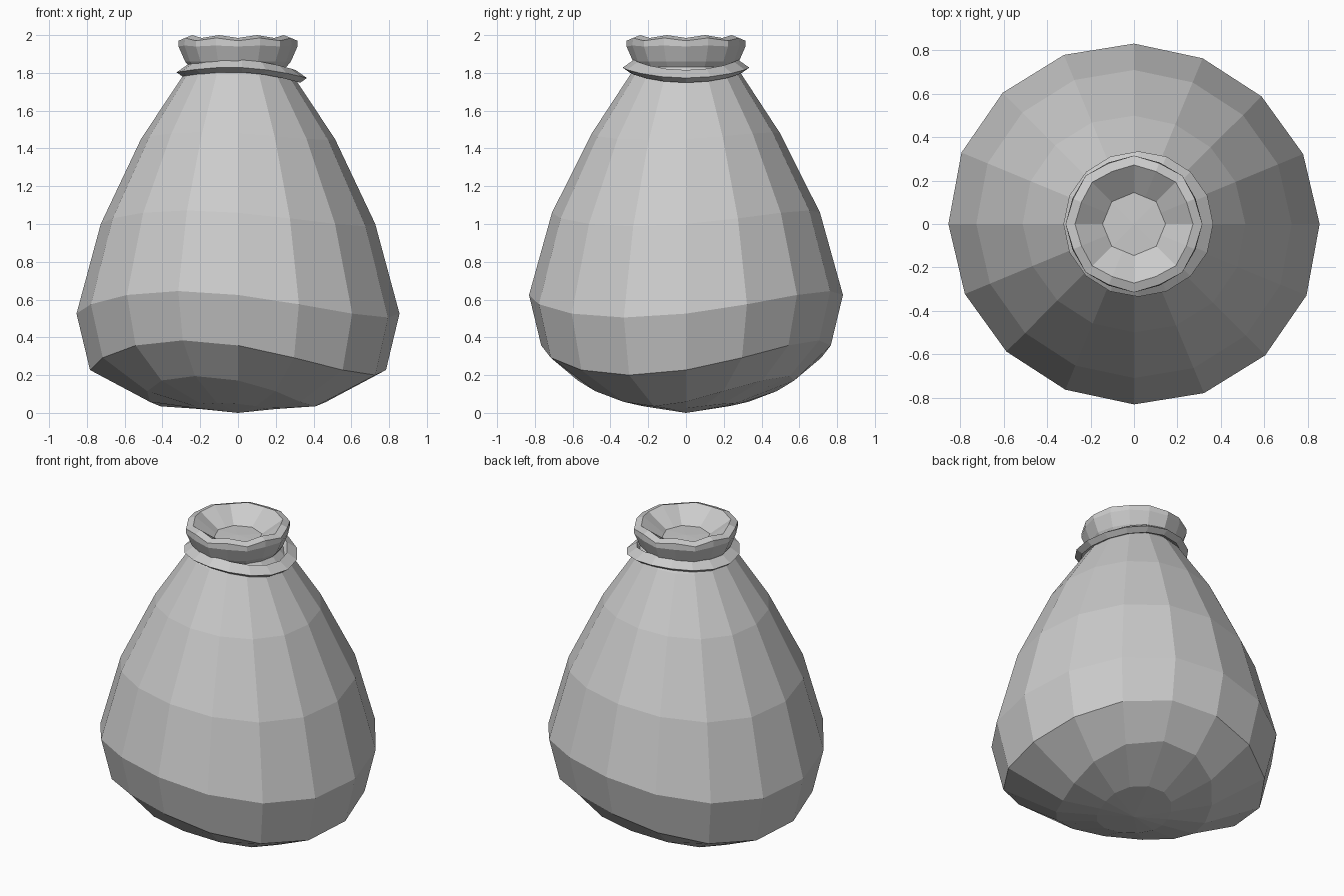
import bpy, bmesh
from math import cos, sin, tau, radians

if "Cube" in bpy.data.objects:
    bpy.data.objects.remove(bpy.data.objects["Cube"])

N = 16


def ring(bm, point):
    """One ring of N vertices; point(i, angle) gives radius, height, x shift."""
    out = []
    for i in range(N):
        a = tau * i / N
        r, z, dx = point(i, a)
        out.append(bm.verts.new((r * cos(a) + dx, r * sin(a), z)))
    return out


def bridge(bm, lower, upper):
    for i in range(N):
        j = (i + 1) % N
        bm.faces.new((lower[i], lower[j], upper[j], upper[i]))


def finish(bm, name):
    bmesh.ops.recalc_face_normals(bm, faces=bm.faces[:])
    mesh = bpy.data.meshes.new(name)
    bm.to_mesh(mesh)
    bm.free()
    ob = bpy.data.objects.new(name, mesh)
    bpy.context.collection.objects.link(ob)
    return ob


# Sack cloth: radius, radius sway, height, height sway (two-fold saddle wave)
body = [
    (0.25, -0.04, 0.036, 0.016),
    (0.52, -0.075, 0.115, 0.08),
    (0.775, 0.012, 0.292, 0.092),
    (0.843, 0.017, 0.575, 0.07),
    (0.718, 0.012, 1.03, 0.042),
    (0.506, 0.010, 1.465, 0.02),
    (0.295, 0.0, 1.785, 0.008),
    (0.255, 0.0, 1.83, 0.0),
]
# Gathered mouth: radius and height on even spokes, then on odd spokes
mouth = [
    (0.28, 1.86, 0.275, 1.86),
    (0.315, 1.94, 0.307, 1.945),
    (0.315, 1.97, 0.303, 1.985),
    (0.272, 1.985, 0.262, 2.0),
    (0.145, 1.90, 0.134, 1.90),
]

bm = bmesh.new()
rings = []
for r, dr, z, dz in body:
    def saddle(i, a):
        w = cos(2 * (a + radians(22.5)))
        return r + dr * w, z - dz * w, 0
    rings.append(ring(bm, saddle))
for r0, z0, r1, z1 in mouth:
    rings.append(ring(bm, lambda i, a: (r1, z1, 0) if i % 2 else (r0, z0, 0)))
for lo, hi in zip(rings, rings[1:]):
    bridge(bm, lo, hi)
# Bottom point and the inside of the mouth
for loop, z in ((rings[0], 0.0), (rings[-1], 1.905)):
    c = bm.verts.new((0, 0, z))
    for i in range(N):
        bm.faces.new((loop[i], loop[(i + 1) % N], c))
finish(bm, "sack")

# Cord tied around the neck, sagging towards +x
cord = [(0.285, 0.042), (0.345, 0.0), (0.31, -0.025), (0.255, 0.0)]
bm = bmesh.new()
loops = [ring(bm, lambda i, a: (r - 0.01 * sin(a) ** 2,
                                1.808 + z - 0.02 * cos(2 * a) - 0.015 * cos(a),
                                0.02))
         for r, z in cord]
for k in range(4):
    bridge(bm, loops[k], loops[(k + 1) % 4])
finish(bm, "neck_cord")
